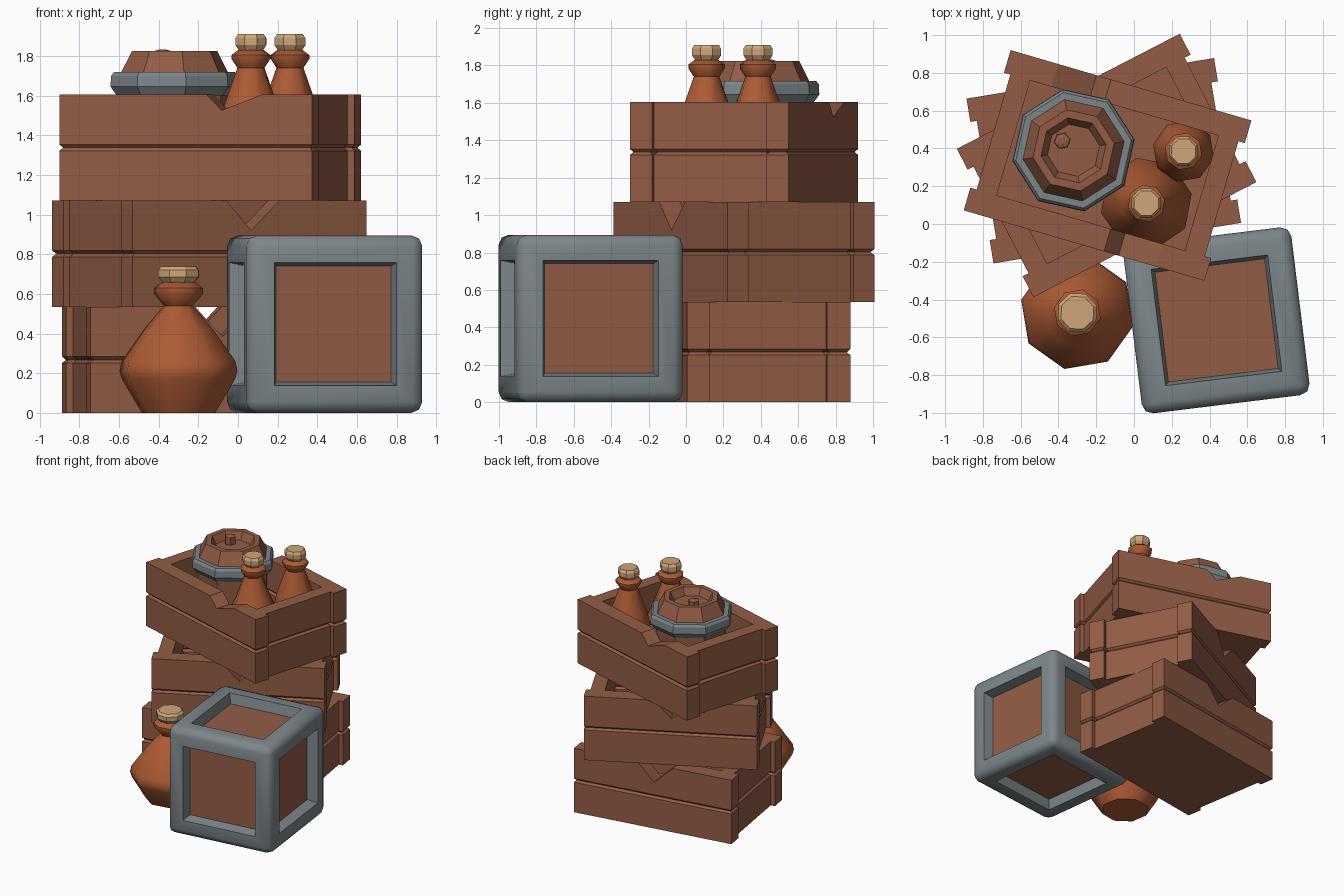
import bpy, bmesh, math
from mathutils import Matrix

if "Cube" in bpy.data.objects:
    bpy.data.objects.remove(bpy.data.objects["Cube"])


def material(name, rgb):
    m = bpy.data.materials.new(name)
    m.diffuse_color = (*rgb, 1)
    m.use_nodes = True
    m.node_tree.nodes["Principled BSDF"].inputs["Base Color"].default_value = m.diffuse_color
    return m


WOOD = material("brown wood", (0.29, 0.108, 0.06))
METAL = material("grey metal", (0.205, 0.24, 0.255))
CLAY = material("orange clay", (0.42, 0.105, 0.035))
CORK = material("pale cork", (0.62, 0.38, 0.19))


def finish(name, bm, mats, loc=(0, 0, 0), angle=0.0, smooth=None):
    bmesh.ops.recalc_face_normals(bm, faces=bm.faces)
    me = bpy.data.meshes.new(name)
    bm.to_mesh(me)
    bm.free()
    ob = bpy.data.objects.new(name, me)
    bpy.context.collection.objects.link(ob)
    ob.location = loc
    ob.rotation_euler.z = math.radians(angle)
    for m in mats:
        me.materials.append(m)
    if smooth:
        bpy.ops.object.select_all(action='DESELECT')
        ob.select_set(True)
        bpy.context.view_layer.objects.active = ob
        bpy.ops.object.shade_smooth_by_angle(angle=math.radians(smooth))
    return ob


def prism(bm, pts, y0, y1, turn=0.0):
    """Extrude an (x, z) outline from y0 to y1, then turn it about z."""
    rot = Matrix.Rotation(math.radians(turn), 4, 'Z')
    a = [bm.verts.new((x, y0, z)) for x, z in pts]
    b = [bm.verts.new((x, y1, z)) for x, z in pts]
    bm.faces.new(a)
    bm.faces.new(b[::-1])
    n = len(pts)
    for i in range(n):
        j = (i + 1) % n
        bm.faces.new((a[i], b[i], b[j], a[j]))
    bmesh.ops.transform(bm, matrix=rot, verts=a + b)


def rect(half, z0, z1):
    return [(-half, z0), (half, z0), (half, z1), (-half, z1)]


def lathe(name, profile, loc, sides, mats, angle=0.0, smooth=None):
    """Turn an (r, z) profile and cap both ends."""
    bm = bmesh.new()
    rings = []
    for r, z in profile:
        rings.append([bm.verts.new((r * math.cos(2 * math.pi * k / sides),
                                    r * math.sin(2 * math.pi * k / sides), z))
                      for k in range(sides)])
    for a, b in zip(rings, rings[1:]):
        for k in range(sides):
            j = (k + 1) % sides
            bm.faces.new((a[k], a[j], b[j], b[k]))
    bm.faces.new(rings[0][::-1])
    bm.faces.new(rings[-1])
    return finish(name, bm, mats, loc, angle, smooth)


# Stacked open crates with notched side boards
L, W, H, T = 0.664, 0.442, 0.535, 0.125


def crate(name, loc, angle, notch):
    bm = bmesh.new()
    mid = H / 2
    top = [(-L, mid), (L, mid), (L, H)] + notch[::-1] + [(-L, H)]
    for turn in (0, 180):
        prism(bm, rect(L, 0, mid), -W, -W + T, turn)          # lower long board
        prism(bm, top, -W, -W + T, turn)                      # notched long board
        for z in (0, mid):                                    # end boards
            prism(bm, rect(W - T, z, z + mid), -L + 0.035, -L + 0.145, turn + 90)
    # chamfer where boards meet, so a groove runs round the crate
    bmesh.ops.recalc_face_normals(bm, faces=bm.faces)
    seam = [e for e in bm.edges if all(abs(v.co.z - mid) < 1e-4 for v in e.verts)]
    bmesh.ops.bevel(bm, geom=seam, offset=0.016, segments=1, affect='EDGES')
    prism(bm, rect(L - 0.14, 0, 0.08), -W + T - 0.005, W - T + 0.005)  # floor
    finish(name, bm, [WOOD], loc, angle)


deep = [(-0.13, H), (0.01, H - 0.15), (0.17, H)]
shallow = [(0.11, H), (0.19, H - 0.08), (0.40, H)]
crate("bottom_crate", (-0.16, 0.335, 0), 9.3, deep)
crate("middle_crate", (-0.145, 0.31, H), 27.3, deep)
crate("top_crate", (-0.14, 0.31, 2 * H), -16.3, shallow)

# Metal-framed box with recessed wooden panels
bm = bmesh.new()
bmesh.ops.create_cube(bm, size=0.895)
bmesh.ops.bevel(bm, geom=bm.edges[:], offset=0.055, segments=2, profile=0.5,
                affect='EDGES')
panels = sorted(bm.faces, key=lambda f: -f.calc_area())[:6]
bmesh.ops.inset_individual(bm, faces=panels, thickness=0.082, depth=0,
                           use_even_offset=True)
bmesh.ops.inset_individual(bm, faces=panels, thickness=0.018, depth=-0.082,
                           use_even_offset=True)
for f in panels:
    f.material_index = 1
finish("framed_box", bm, [METAL, WOOD], (0.437, -0.51, 0.4475), 7, smooth=50)

# Large bottle on the ground, with cork
lathe("large_bottle",
      [(0.19, 0), (0.293, 0.17), (0.305, 0.21), (0.295, 0.26), (0.18, 0.42),
       (0.075, 0.54), (0.126, 0.60), (0.126, 0.63), (0.085, 0.66), (0.06, 0.66)],
      (-0.30, -0.47, 0), 8, [CLAY], angle=32, smooth=46)
lathe("large_cork",
      [(0.08, 0.65), (0.11, 0.685), (0.11, 0.72), (0.092, 0.738)],
      (-0.30, -0.47, 0), 8, [CORK], angle=20)

# Two slim bottles in the top crate, one wide-bodied and one narrow
for i, (x, y, r1, r2) in enumerate(((0.065, 0.11, 0.23, 0.245),
                                    (0.262, 0.385, 0.14, 0.165))):
    lathe(f"slim_bottle_{i + 1}",
          [(r1 - 0.05, 0), (r1, 0.08), (r2, 0.17 + 0.12 * i), (0.14, 0.40),
           (0.07, 0.595), (0.100, 0.64), (0.100, 0.66), (0.065, 0.685),
           (0.05, 0.685)],
          (x, y, 1.145), 8, [CLAY], angle=12 + 20 * i, smooth=46)
    lathe(f"slim_cork_{i + 1}",
          [(0.06, 0.675), (0.084, 0.71), (0.084, 0.745), (0.07, 0.765)],
          (x, y, 1.145), 8, [CORK], angle=22)

# Keg standing in the top crate: body, hoop and bung
KEG = (-0.32, 0.39, 0)
lathe("keg_body",
      [(0.24, 1.145), (0.275, 1.35), (0.285, 1.6), (0.272, 1.72), (0.218, 1.825),
       (0.175, 1.825), (0.14, 1.765)], KEG, 8, [WOOD], angle=10)
lathe("keg_hoop",
      [(0.27, 1.6), (0.295, 1.6), (0.328, 1.645), (0.325, 1.70), (0.31, 1.718),
       (0.255, 1.718)], KEG, 8, [METAL], angle=10)
lathe("keg_bung", [(0.045, 1.75), (0.042, 1.825), (0.018, 1.832)],
      (-0.38, 0.44, 0), 6, [WOOD], angle=10)
